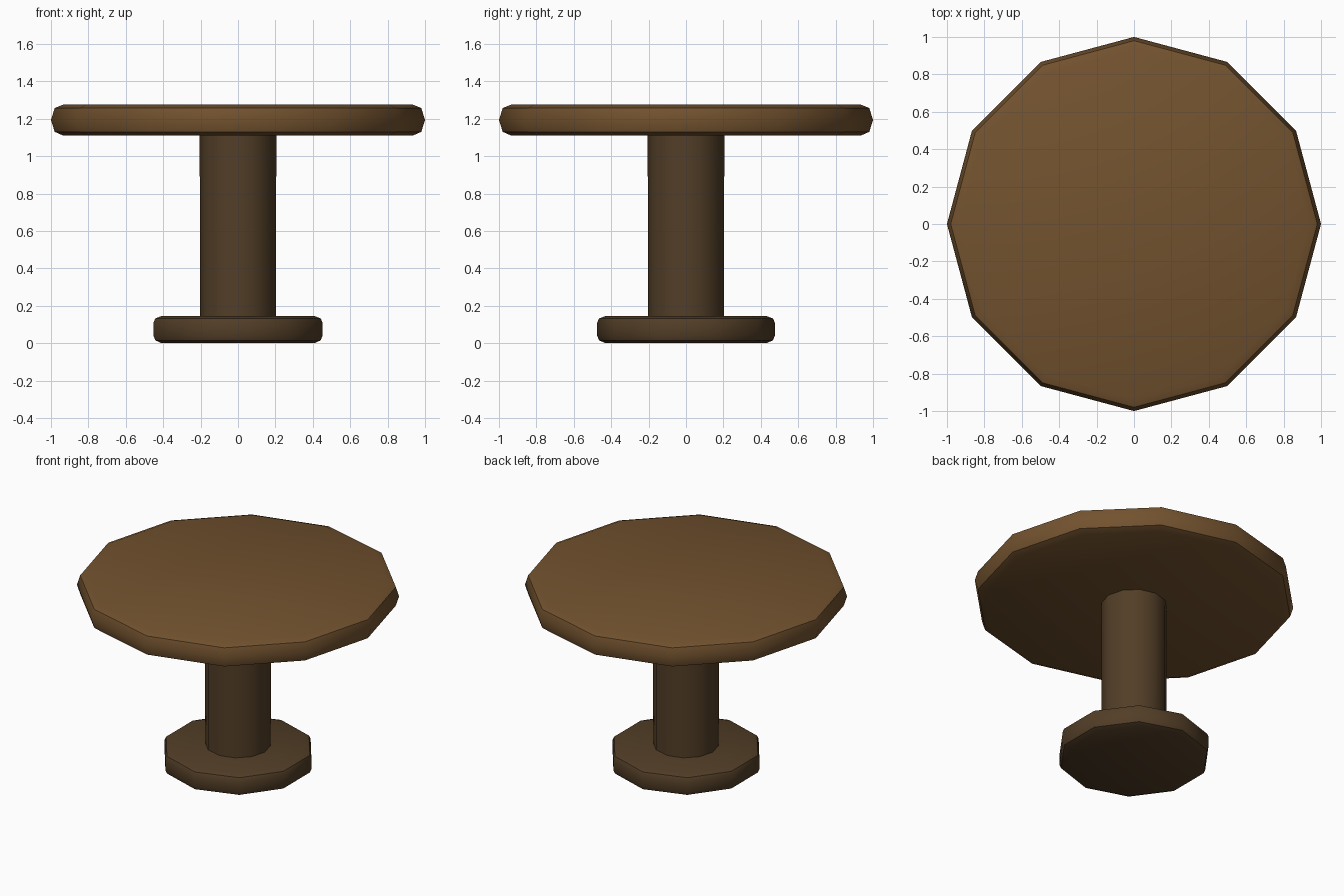
import bpy, bmesh
from math import sin, cos, pi, radians

if "Cube" in bpy.data.objects:
    bpy.data.objects.remove(bpy.data.objects["Cube"])


def material(name, color):
    m = bpy.data.materials.new(name)
    m.diffuse_color = (*color, 1)
    m.use_nodes = True
    m.node_tree.nodes["Principled BSDF"].inputs["Base Color"].default_value = m.diffuse_color
    return m


def turned(name, profile, sides, mat):
    """Lathe a (radius, z) profile with capped ends; a corner lies on the y axis."""
    bm = bmesh.new()
    rings = []
    for r, z in profile:
        angles = [pi / 2 + 2 * pi * i / sides for i in range(sides)]
        rings.append([bm.verts.new((r * cos(a), r * sin(a), z)) for a in angles])
    for lo, hi in zip(rings, rings[1:]):
        for i in range(sides):
            j = (i + 1) % sides
            bm.faces.new((lo[i], lo[j], hi[j], hi[i]))
    bm.faces.new(rings[0][::-1])
    bm.faces.new(rings[-1])
    mesh = bpy.data.meshes.new(name)
    bm.to_mesh(mesh)
    bm.free()
    mesh.materials.append(mat)
    obj = bpy.data.objects.new(name, mesh)
    bpy.context.collection.objects.link(obj)
    bpy.ops.object.select_all(action='DESELECT')
    obj.select_set(True)
    bpy.context.view_layer.objects.active = obj
    bpy.ops.object.shade_smooth_by_angle(angle=radians(40))
    return obj


top_wood = material("top_wood", (0.17, 0.085, 0.028))
leg_wood = material("leg_wood", (0.085, 0.048, 0.02))

# Twelve-sided table top with softened rim
turned("table_top", [(0.935, 1.11), (0.98, 1.13), (1.0, 1.193),
                     (0.98, 1.257), (0.935, 1.275)], 12, top_wood)
# Central column
turned("column", [(0.203, 0.1), (0.205, 1.15)], 12, leg_wood)
# Ten-sided foot with softened rim
turned("foot", [(0.43, 0.0), (0.465, 0.015), (0.475, 0.04), (0.475, 0.11),
                (0.465, 0.132), (0.43, 0.145)], 10, leg_wood)
